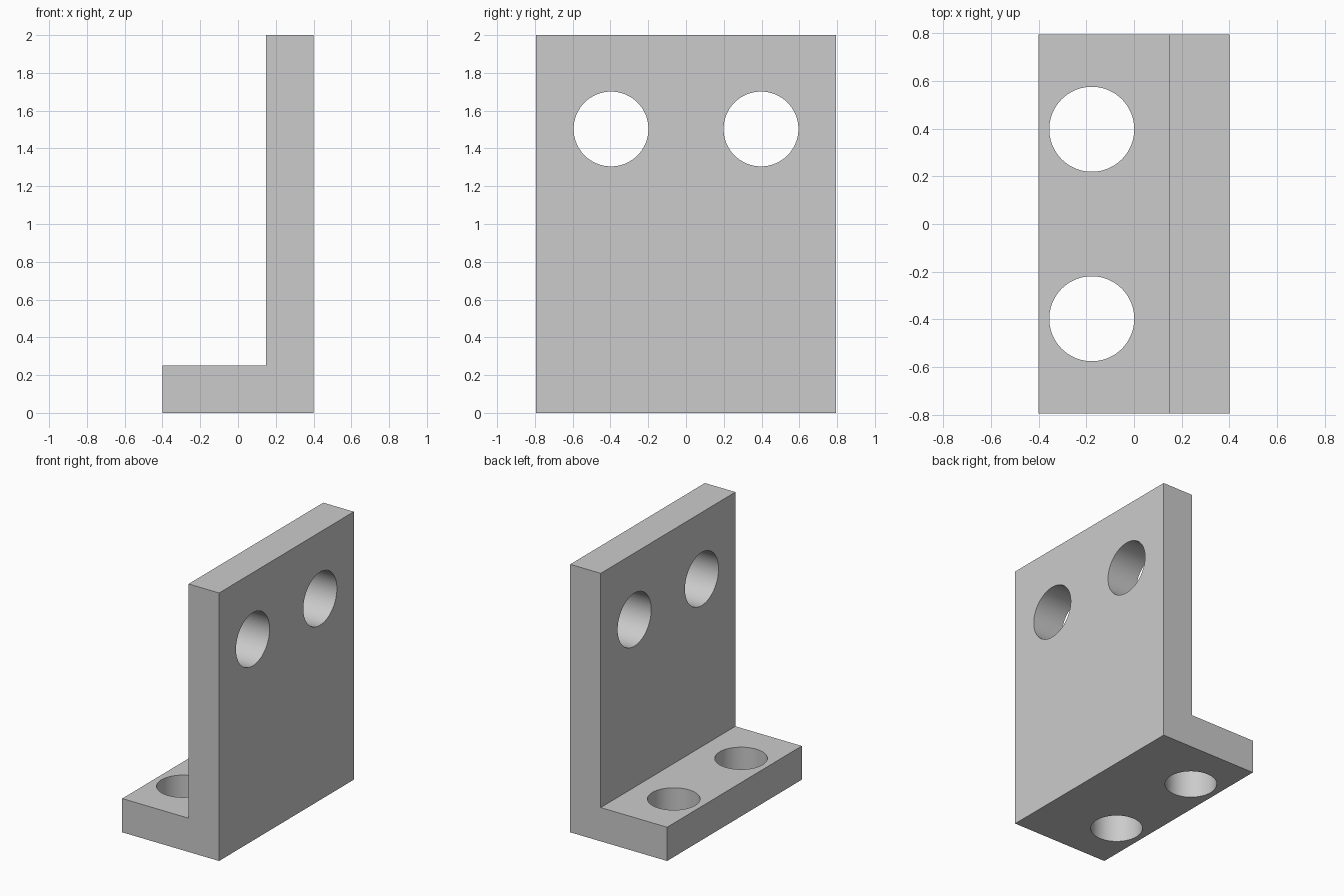
import bpy
import math

cube = bpy.data.objects.get("Cube")
if cube:
    bpy.data.objects.remove(cube, do_unlink=True)

HALF_X, HALF_Y, HEIGHT, THICK = 0.4, 0.794, 2.0, 0.252

# Plain grey finish
grey = bpy.data.materials.new("plain grey")
grey.use_nodes = True
colour = (0.6, 0.6, 0.6, 1)
grey.diffuse_color = colour
grey.node_tree.nodes["Principled BSDF"].inputs["Base Color"].default_value = colour

# L-shaped profile extruded along y
inner = HALF_X - THICK
profile = [(-HALF_X, 0), (HALF_X, 0), (HALF_X, HEIGHT),
           (inner, HEIGHT), (inner, THICK), (-HALF_X, THICK)]
n = len(profile)
verts = [(x, y, z) for y in (-HALF_Y, HALF_Y) for x, z in profile]
faces = [tuple(range(n)), tuple(reversed(range(n, 2 * n)))]
faces += [(i, i + n, (i + 1) % n + n, (i + 1) % n) for i in range(n)]
mesh = bpy.data.meshes.new("angle_bracket")
mesh.from_pydata(verts, [], faces)
mesh.materials.append(grey)
bracket = bpy.data.objects.new("angle_bracket", mesh)
bpy.context.collection.objects.link(bracket)


def drill(name, location, radius, rotation=(0, 0, 0)):
    """Cut a round through hole in the bracket, then discard the cutter."""
    bpy.ops.mesh.primitive_cylinder_add(vertices=96, radius=radius, depth=0.6,
                                        location=location, rotation=rotation)
    cutter = bpy.context.object
    cutter.name = name
    cutter.hide_render = True
    cutter.data.materials.append(grey)
    cut = bracket.modifiers.new(name, 'BOOLEAN')
    cut.object = cutter
    cut.operation = 'DIFFERENCE'
    cut.solver = 'EXACT'
    bpy.context.view_layer.objects.active = bracket
    bpy.ops.object.modifier_apply(modifier=cut.name)
    bpy.data.objects.remove(cutter, do_unlink=True)


# Two holes in the upright plate and two in the foot
for side in (-1, 1):
    y = side * HALF_Y / 2
    drill("upright_hole", (inner + THICK / 2, y, 1.503), 0.198, (0, math.pi / 2, 0))
    drill("foot_hole", (-0.177, y, THICK / 2), 0.178)

# Smooth hole walls, crisp plate edges
bpy.ops.object.select_all(action='DESELECT')
bracket.select_set(True)
bpy.context.view_layer.objects.active = bracket
bpy.ops.object.shade_smooth_by_angle(angle=math.radians(30))
